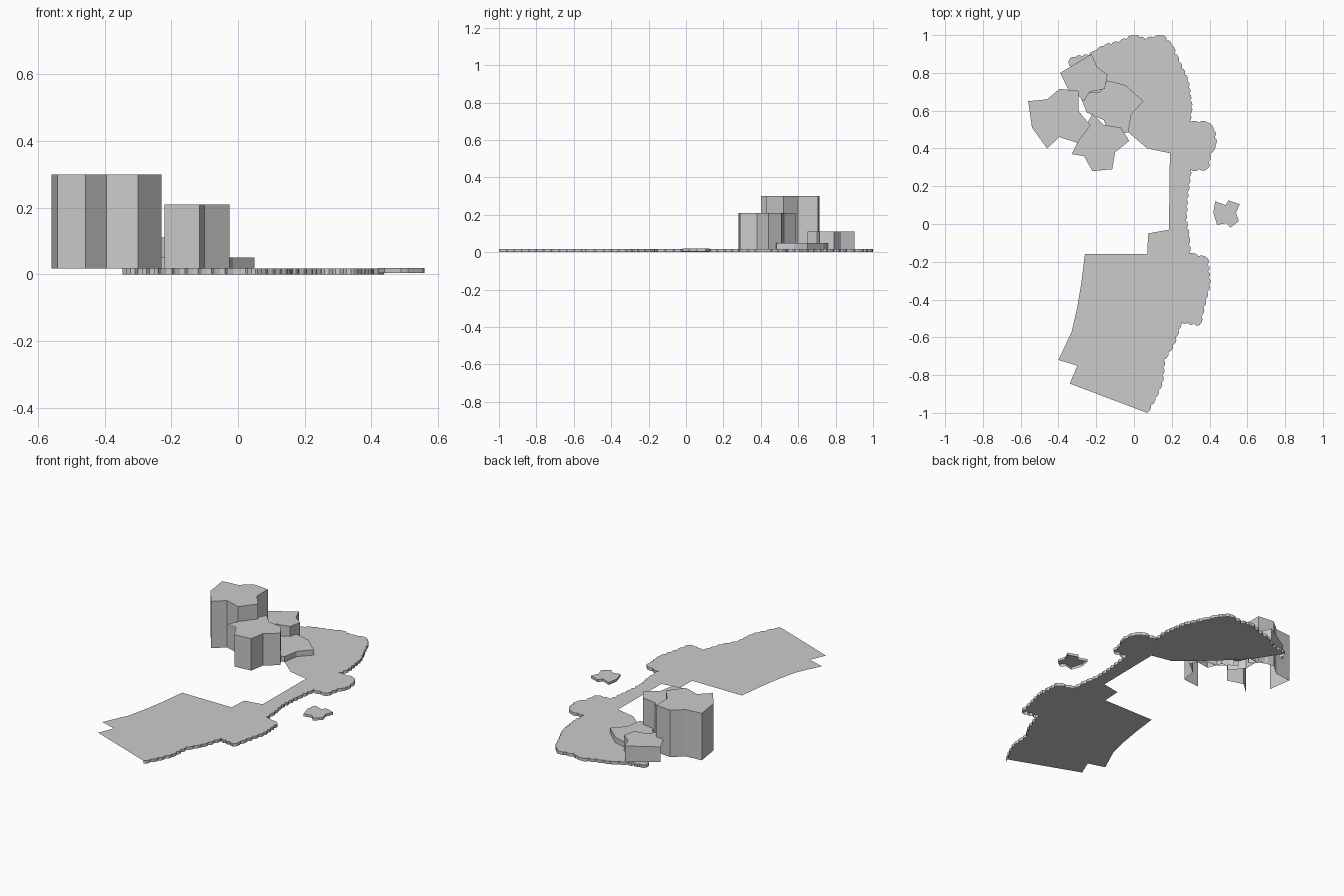
import bpy, bmesh
from mathutils import Vector


def sheet(name, outline, z0, z1, bare=()):
    """Top face with a skirt of walls; edges listed in bare get no wall."""
    bm = bmesh.new()
    top = [bm.verts.new((x, y, z1)) for x, y in outline]
    low = [bm.verts.new((x, y, z0)) for x, y in outline]
    n = len(outline)
    bm.faces.new(top)
    for i in range(n):
        if i not in bare:
            j = (i + 1) % n
            bm.faces.new((low[i], low[j], top[j], top[i]))
    loose = [v for v in bm.verts if not v.link_faces]
    bmesh.ops.delete(bm, geom=loose, context='VERTS')
    mesh = bpy.data.meshes.new(name)
    bm.to_mesh(mesh)
    bm.free()
    obj = bpy.data.objects.new(name, mesh)
    bpy.context.collection.objects.link(obj)
    return obj


def scallop(path, step=0.04, depth=0.009):
    """Turn a coarse coast path into small rounded bays."""
    out = []
    for a, b in zip(path, path[1:]):
        a, b = Vector(a), Vector(b)
        d = b - a
        normal = Vector((d.y, -d.x)).normalized()
        count = max(1, round(d.length / step))
        for k in range(count):
            for t, bulge in ((0, -0.3), (0.3, 0.6), (0.7, 0.6)):
                p = a + d * ((k + t) / count) + normal * depth * bulge
                out.append((p.x, min(p.y, 1.0)))
    out[0] = path[0]
    return out + [path[-1]]


# Land plate: scalloped coast with walls, plain inland border without
coast = [(.07, -1), (.115, -.92), (.15, -.84), (.16, -.72), (.21, -.64),
         (.25, -.52), (.35, -.535), (.37, -.44), (.40, -.32), (.39, -.18),
         (.295, -.155), (.29, -.06), (.275, .02), (.28, .13), (.30, .285),
         (.39, .29), (.405, .37), (.435, .42), (.425, .5), (.39, .54),
         (.295, .54), (.305, .62), (.285, .76), (.24, .86), (.20, .95),
         (.15, 1), (.06, .98), (0, 1), (-.08, .965), (-.16, .945),
         (-.24, .895), (-.31, .885), (-.345, .87), (-.335, .83)]
inland = [(-.28, .74), (-.2, .64), (-.03, .485), (.07, .40), (.19, .375),
          (.185, -.03), (.075, -.05), (.07, -.16), (-.26, -.16),
          (-.28, -.32), (-.30, -.44), (-.33, -.57), (-.40, -.72),
          (-.30, -.75), (-.34, -.845)]
shore = scallop(coast)
border = shore + inland
sheet("land_plate", border, 0, .018, range(len(shore) - 1, len(border)))

# Small island
sheet("islet", [(.44, -.005), (.49, .005), (.51, -.02), (.555, .015),
                (.54, .06), (.56, .105), (.50, .125), (.485, .10), (.43, .12),
                (.42, .06)], .004, .019)

# Four stepped plateaus, each open underneath
sheet("tall_plateau", [(-.54, .51), (-.46, .40), (-.395, .46), (-.30, .43),
                       (-.23, .52), (-.295, .60), (-.295, .705),
                       (-.395, .715), (-.46, .66), (-.56, .65)],
      .018, .30, (0,))
sheet("middle_plateau", [(-.33, .37), (-.265, .36), (-.22, .28), (-.115, .29),
                         (-.10, .38), (-.025, .44), (-.07, .51), (-.16, .525),
                         (-.22, .585)],
      .018, .21, (0, 1, 8))
sheet("back_plateau", [(-.39, .80), (-.35, .715), (-.295, .68), (-.265, .65),
                       (-.235, .70), (-.155, .715), (-.14, .79), (-.195, .83),
                       (-.225, .90), (-.29, .86)],
      .018, .11, (0,))
sheet("low_plateau", [(-.25, .59), (-.16, .55), (-.13, .47), (-.03, .485),
                      (-.015, .58), (.05, .65), (-.045, .735), (-.14, .76),
                      (-.18, .70), (-.29, .69)],
      .018, .05, (9,))
